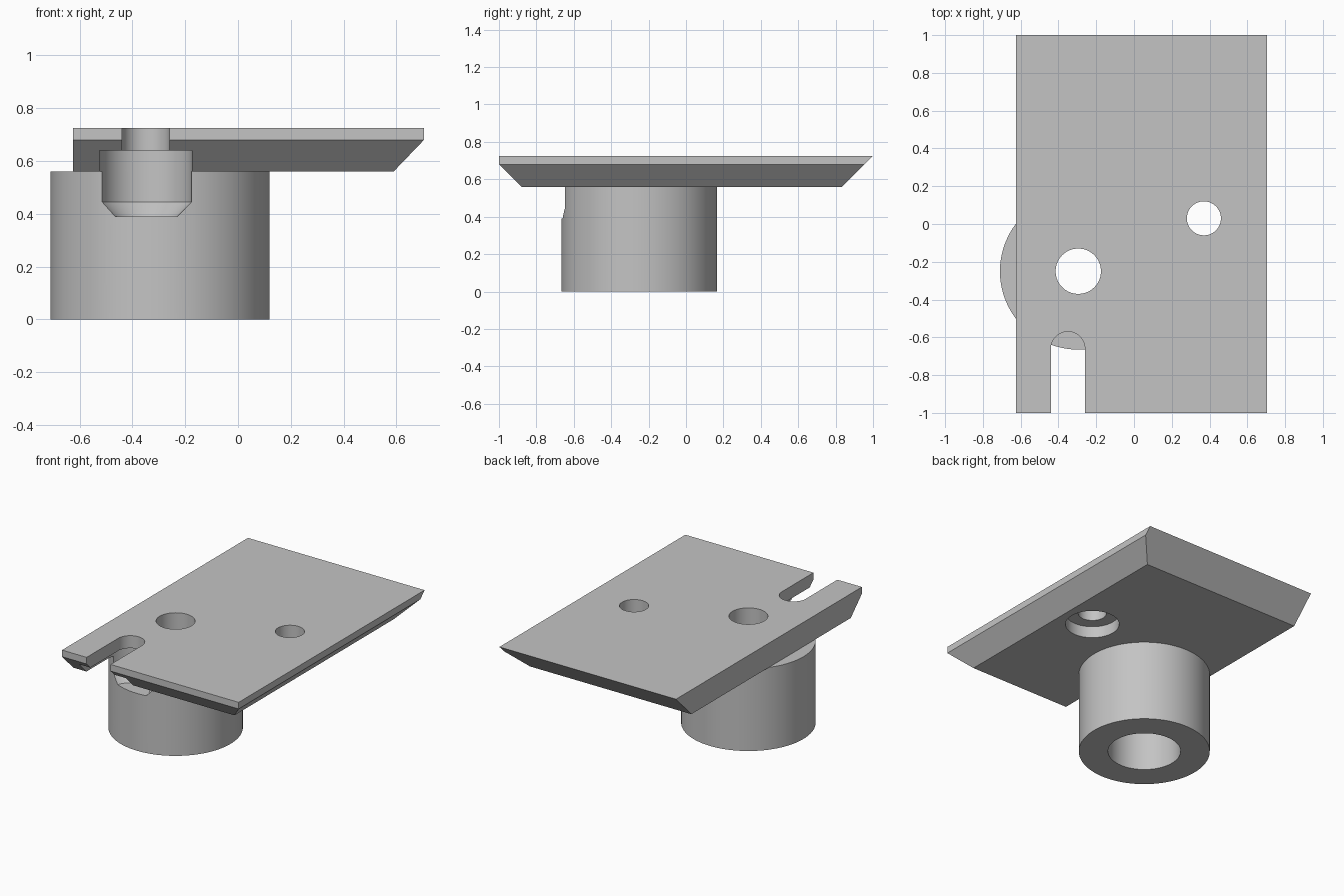
import bpy, bmesh
from math import cos, sin, pi
from mathutils import Vector

if "Cube" in bpy.data.objects:
    bpy.data.objects.remove(bpy.data.objects["Cube"], do_unlink=True)

GREY = (0.55, 0.55, 0.55, 1)
mat = bpy.data.materials.new("plain grey")
mat.use_nodes = True
mat.diffuse_color = GREY
mat.node_tree.nodes["Principled BSDF"].inputs["Base Color"].default_value = GREY

POST = (-0.295, -0.25)
SCREW = (0.37, 0.03)
SLOT = (-0.35, -0.66)
BOTTOM, LEDGE, TOP = 0.56, 0.64, 0.725


def add_object(name, bm):
    bmesh.ops.recalc_face_normals(bm, faces=bm.faces)
    mesh = bpy.data.meshes.new(name)
    bm.to_mesh(mesh)
    bm.free()
    mesh.materials.append(mat)
    obj = bpy.data.objects.new(name, mesh)
    bpy.context.collection.objects.link(obj)
    return obj


def loft(name, outlines):
    """Solid through a stack of closed outlines with equal point counts."""
    bm = bmesh.new()
    rings = [[bm.verts.new(p) for p in line] for line in outlines]
    n = len(rings[0])
    for low, high in zip(rings, rings[1:]):
        for i in range(n):
            j = (i + 1) % n
            bm.faces.new((low[i], low[j], high[j], high[i]))
    bm.faces.new(rings[0][::-1])
    bm.faces.new(rings[-1])
    return add_object(name, bm)


def circle(centre, r, z, n=96):
    return [(centre[0] + r * cos(2 * pi * i / n),
             centre[1] + r * sin(2 * pi * i / n), z) for i in range(n)]


def open_slot(centre, r, z, n=40):
    """Half round at the back, running straight out past the front edge."""
    x, y = centre
    arc = [(x + r * cos(pi * i / n), y + r * sin(pi * i / n), z) for i in range(n + 1)]
    return arc + [(x - r, -1.2, z), (x + r, -1.2, z)]


def stack(name, shape, centre, steps):
    return loft(name, [shape(centre, r, z) for r, z in steps])


def cut(obj, cutters):
    bpy.ops.object.select_all(action='DESELECT')
    obj.select_set(True)
    bpy.context.view_layer.objects.active = obj
    for cutter in cutters:
        mod = obj.modifiers.new("cut", 'BOOLEAN')
        mod.operation = 'DIFFERENCE'
        mod.solver = 'EXACT'
        mod.object = cutter
        bpy.ops.object.modifier_apply(modifier=mod.name)
    bpy.ops.object.shade_smooth_by_angle(angle=pi / 6)


# Plate: side profile swept across, then bevelled along its left edge
profile = [(-0.88, BOTTOM), (0.835, BOTTOM), (1, TOP), (-1, TOP), (-1, 0.68)]
plate = loft("plate", [[(x, y, z) for y, z in profile] for x in (-0.625, 0.705)])
bm = bmesh.new()
bm.from_mesh(plate.data)
sliced = bmesh.ops.bisect_plane(bm, geom=bm.verts[:] + bm.edges[:] + bm.faces[:],
                                plane_co=Vector((0.705, 0, 0.68)),
                                plane_no=Vector((1, 0, -0.96)), clear_outer=True)
rim = [e for e in sliced["geom_cut"] if isinstance(e, bmesh.types.BMEdge)]
bmesh.ops.holes_fill(bm, edges=rim)
bmesh.ops.recalc_face_normals(bm, faces=bm.faces)
bm.to_mesh(plate.data)
bm.free()

# Round post under the plate
post = stack("post", circle, POST, [(0.415, 0), (0.415, BOTTOM)])

# Cutters: through holes, counterbores and the keyhole slot
post_hole = stack("post_hole", circle, POST, [(0.12, -0.1), (0.12, 0.9)])
post_bore = stack("post_bore", circle, POST, [(0.23, -0.1), (0.23, 0.4)])
screw_hole = stack("screw_hole", circle, SCREW, [(0.09, 0.5), (0.09, 0.9)])
screw_bore = stack("screw_bore", circle, SCREW, [(0.17, 0.5), (0.17, LEDGE)])
slot_neck = stack("slot_neck", open_slot, SLOT, [(0.09, 0.6), (0.09, 0.9)])
slot_head = stack("slot_head", open_slot, SLOT,
                  [(0.12, 0.39), (0.175, 0.445), (0.175, LEDGE)])

cut(plate, [post_hole, screw_hole, screw_bore, slot_neck, slot_head])
cut(post, [post_bore, post_hole, slot_head])

for cutter in (post_hole, post_bore, screw_hole, screw_bore, slot_neck, slot_head):
    bpy.data.objects.remove(cutter, do_unlink=True)
